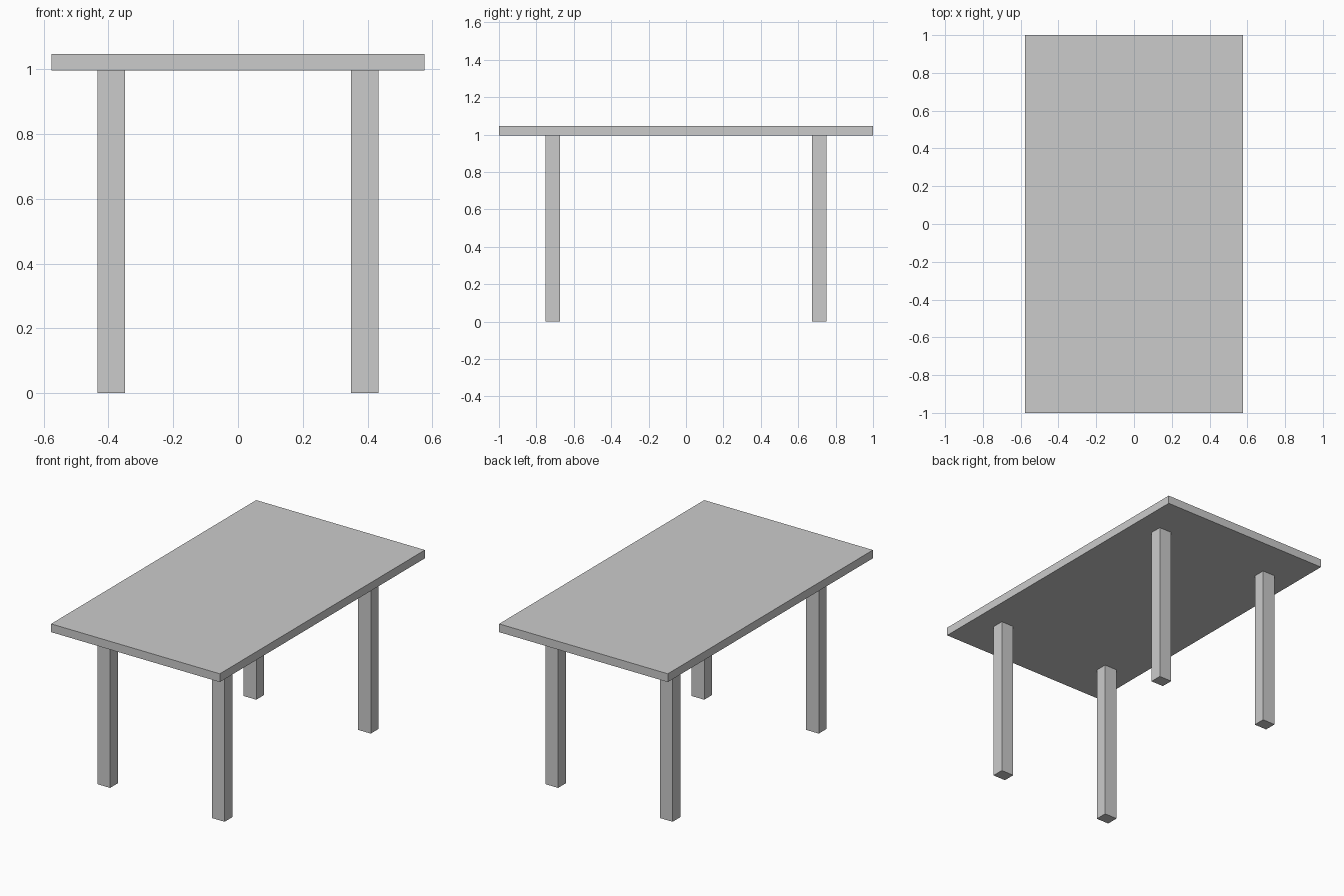
import bpy

if "Cube" in bpy.data.objects:
    bpy.data.objects.remove(bpy.data.objects["Cube"])


def box(name, x0, x1, y0, y1, z0, z1):
    """Axis-aligned box from its extents."""
    bpy.ops.mesh.primitive_cube_add(
        size=1, location=((x0 + x1) / 2, (y0 + y1) / 2, (z0 + z1) / 2))
    ob = bpy.context.object
    ob.name = name
    ob.scale = (x1 - x0, y1 - y0, z1 - z0)
    bpy.ops.object.transform_apply(location=False, rotation=False, scale=True)
    return ob


UNDERSIDE = 0.996

# Table top
box("table_top", -0.576, 0.576, -1, 1, UNDERSIDE, 1.047)

# Four legs, set in from the corners
for side, sx in (("left", -1), ("right", 1)):
    for end, sy in (("front", -1), ("back", 1)):
        xs = sorted((sx * 0.348, sx * 0.434))
        ys = sorted((sy * 0.675, sy * 0.75))
        box(f"{end}_{side}_leg", *xs, *ys, 0, UNDERSIDE)
